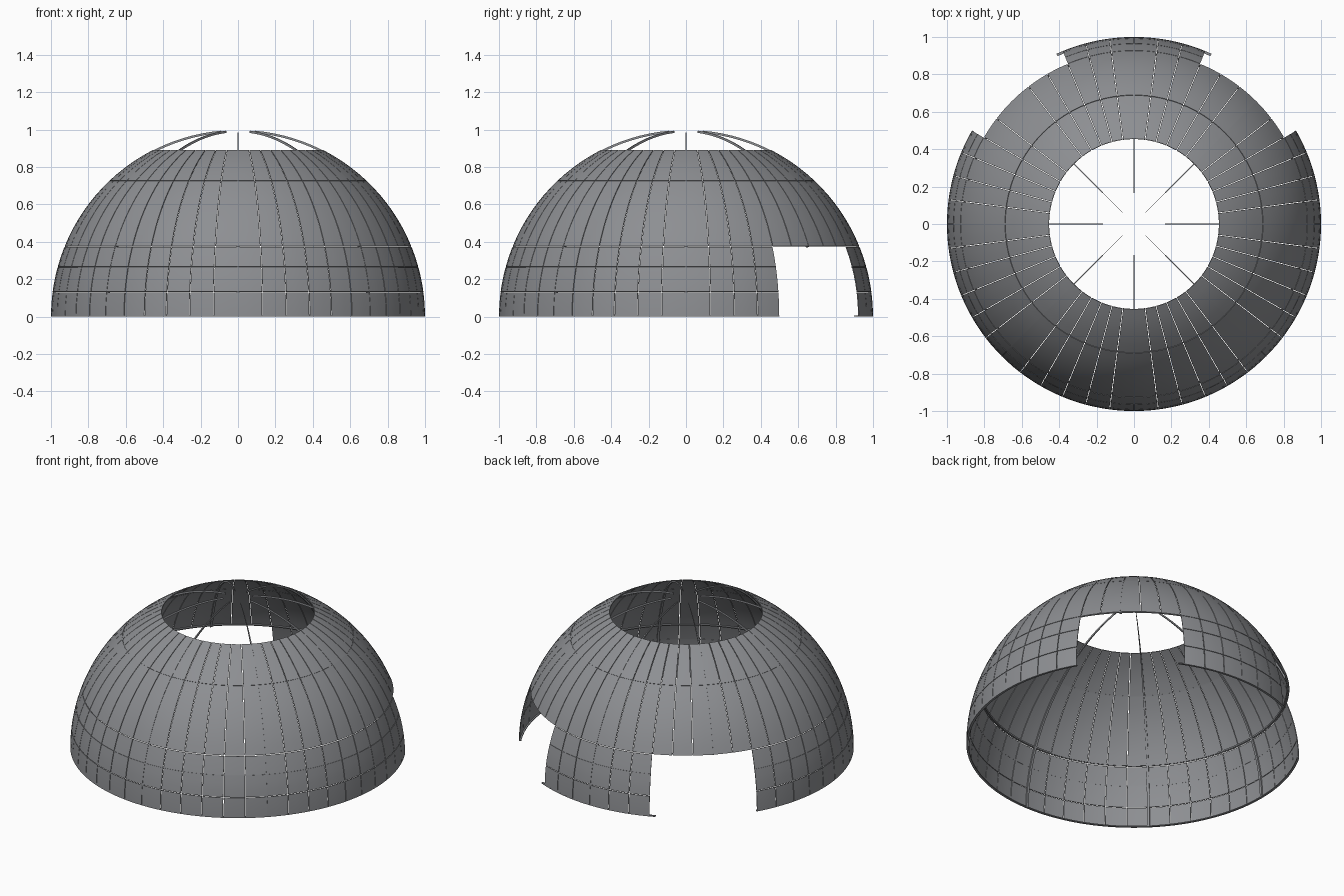
import bpy, bmesh
from math import sin, cos, asin, acos, radians, pi
from mathutils import Vector

cube = bpy.data.objects.get("Cube")
if cube:
    bpy.data.objects.remove(cube, do_unlink=True)

GREY = bpy.data.materials.new("panel grey")
GREY.use_nodes = True
GREY.diffuse_color = (0.268, 0.275, 0.29, 1)
bsdf = GREY.node_tree.nodes["Principled BSDF"]
bsdf.inputs["Base Color"].default_value = GREY.diffuse_color
bsdf.inputs["Roughness"].default_value = 0.6

STEP = radians(7.5)           # width of one panel column
COLUMNS = 48
SEAM = 0.0018                 # half of a seam
RIB = 0.008                   # half of a rib's angle
SILL = 0.375                  # height of the top of the openings
SEAMS = [0.006, 0.131, 0.265, SILL, 0.725, 0.89]
OPENINGS = [range(4, 9), range(15, 20)]


def is_open(col):
    return any(col in r for r in OPENINGS)


def loft(bm, point, nu, nv):
    """Closed thin slab: point(u, v, side) with side 0 inside, 1 outside."""
    g = [[[bm.verts.new(point(i / nu, j / nv, s)) for j in range(nv + 1)]
          for i in range(nu + 1)] for s in (0, 1)]
    for i in range(nu):
        for j in range(nv):
            for s in (0, 1):
                a = g[s]
                bm.faces.new((a[i][j], a[i + 1][j], a[i + 1][j + 1], a[i][j + 1]))
    for i in range(nu):
        for j in (0, nv):
            bm.faces.new((g[0][i][j], g[0][i + 1][j], g[1][i + 1][j], g[1][i][j]))
    for j in range(nv):
        for i in (0, nu):
            bm.faces.new((g[0][i][j], g[0][i][j + 1], g[1][i][j + 1], g[1][i][j]))


def patch(bm, az, el, radius, nu, nv, inset=0):
    """Slab of a sphere between two azimuths, two elevations and two radii."""
    def point(u, v, s):
        e = el[0] + (el[1] - el[0]) * v
        a0 = az[0] + inset / cos(e)
        a1 = az[1] - inset / cos(e)
        a = a0 + (a1 - a0) * u
        return Vector((cos(a) * cos(e), sin(a) * cos(e), sin(e))) * radius[s]
    loft(bm, point, nu, nv)


def finish(bm, name):
    bmesh.ops.recalc_face_normals(bm, faces=bm.faces)
    me = bpy.data.meshes.new(name)
    bm.to_mesh(me)
    bm.free()
    me.materials.append(GREY)
    ob = bpy.data.objects.new(name, me)
    bpy.context.collection.objects.link(ob)
    bpy.ops.object.select_all(action="DESELECT")
    ob.select_set(True)
    bpy.context.view_layer.objects.active = ob
    bpy.ops.object.shade_smooth_by_angle(angle=radians(30))


# Cladding: one object for each row of panels
row_names = ["base_panels", "lower_panels", "sill_panels", "wall_panels", "roof_panels"]
for name, z0, z1 in zip(row_names, SEAMS, SEAMS[1:]):
    bm = bmesh.new()
    e0 = asin(z0) + (SEAM if z0 > SEAMS[0] else 0)
    e1 = asin(z1) - (SEAM if z1 < SEAMS[-1] else 0)
    rows = max(2, round((e1 - e0) / radians(3)))
    for c in range(COLUMNS):
        if not (z1 <= SILL and is_open(c)):
            patch(bm, (c * STEP, (c + 1) * STEP), (e0, e1), (0.995, 1.0), 3, rows, SEAM)
    finish(bm, name)

# Main ribs: tapering towards the crown and rising past the roof edge
bm = bmesh.new()
for k in range(8):
    angle = k * pi / 4
    start = asin(SILL) if is_open(k * 6) else 0.0
    patch(bm, (angle - RIB, angle + RIB), (start, acos(0.09)), (0.986, 0.998), 1, 28)
finish(bm, "main_ribs")

# Rings: base and sill beams, and thin strips filling two of the seams
spans = [(-28, 4), (9, 15)]
for name, z0, z1, radius, whole in [
        ("base_ring", 0.0, 0.006, (0.986, 1.0), False),
        ("lower_strip", 0.262, 0.268, (0.994, 0.9965), False),
        ("sill_ring", 0.381, 0.389, (0.987, 0.9955), True),
        ("upper_strip", 0.7225, 0.7275, (0.994, 0.9965), True)]:
    bm = bmesh.new()
    for a, b in ([(0, COLUMNS)] if whole else spans):
        # The base ring runs a little past the back panel
        extra = radians(2) if name == "base_ring" and a == 9 else 0
        patch(bm, (a * STEP - extra, b * STEP + extra), (asin(z0), asin(z1)),
              radius, (b - a) * 3, 1)
    finish(bm, name)
